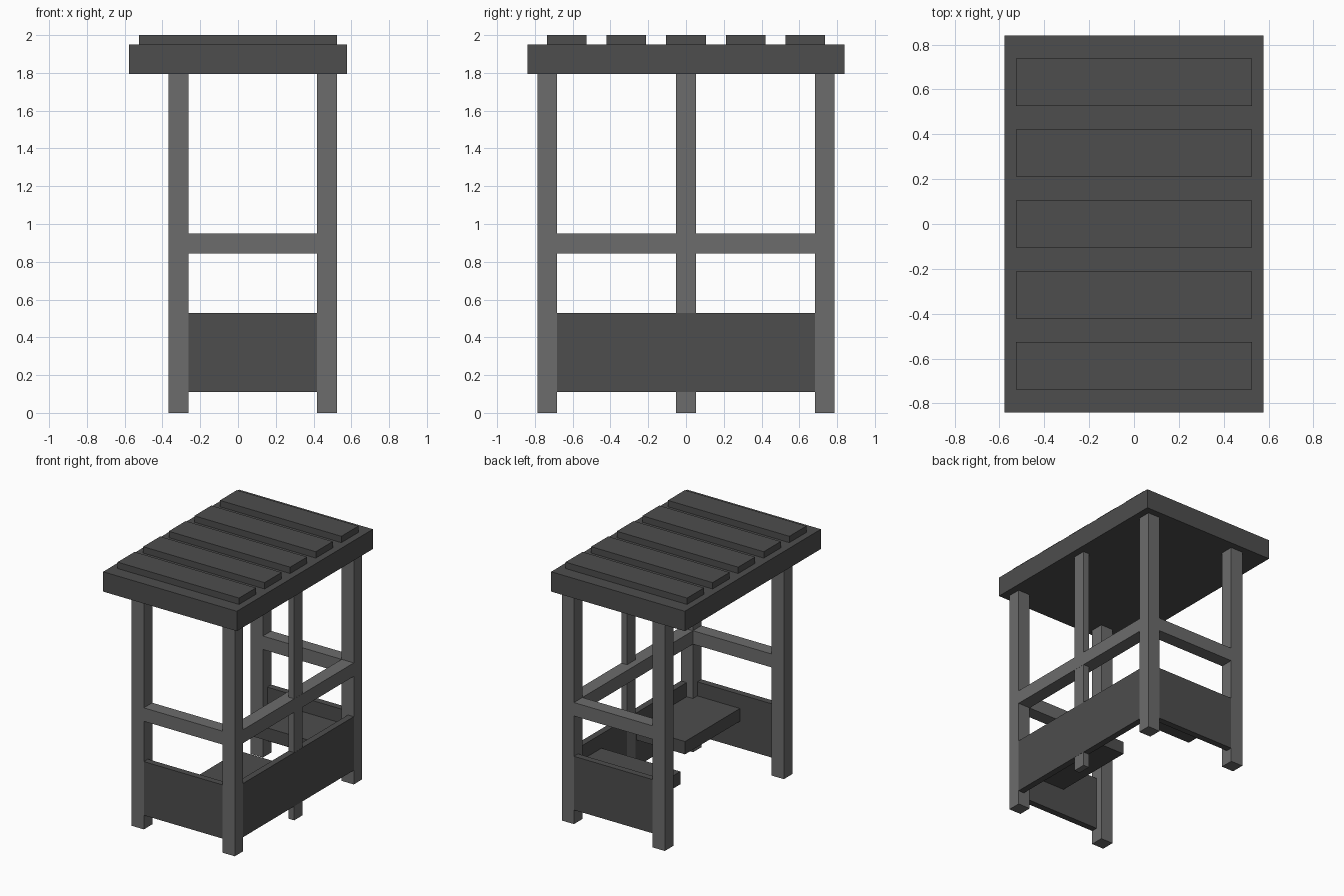
import bpy

cube = bpy.data.objects.get("Cube")
if cube:
    bpy.data.objects.remove(cube, do_unlink=True)


def material(name, value):
    mat = bpy.data.materials.new(name)
    mat.use_nodes = True
    colour = (value, value, value, 1)
    mat.diffuse_color = colour
    mat.node_tree.nodes["Principled BSDF"].inputs["Base Color"].default_value = colour
    return mat


FRAME = material("mid grey", 0.15)
BOARD = material("dark grey", 0.075)


def box(name, x, y, z, mat):
    """Box from (min, max) ranges on each axis."""
    centre = [(a + b) / 2 for a, b in (x, y, z)]
    size = [b - a for a, b in (x, y, z)]
    bpy.ops.mesh.primitive_cube_add(size=1, location=centre)
    ob = bpy.context.object
    ob.name = name
    ob.scale = size
    bpy.ops.object.transform_apply(location=False, rotation=False, scale=True)
    ob.data.materials.append(mat)
    return ob


# Post ranges
LEFT_X, RIGHT_X = (0.418, 0.523), (-0.368, -0.263)
INNER_Y, OUTER_Y = 0.683, 0.787
POST_Z, RAIL_Z, PANEL_Z = (0, 1.795), (0.845, 0.95), (0.11, 0.53)
THIN = 0.05
GAP_X = (RIGHT_X[1], LEFT_X[0])

# Front and back ends: corner posts, rail and low panel
for end, s in (("front", -1), ("back", 1)):
    y = sorted((s * INNER_Y, s * OUTER_Y))
    panel_y = sorted((s * (OUTER_Y - THIN), s * OUTER_Y))
    box(f"{end}_left_post", LEFT_X, y, POST_Z, FRAME)
    box(f"{end}_right_post", RIGHT_X, y, POST_Z, FRAME)
    box(f"{end}_rail", GAP_X, y, RAIL_Z, FRAME)
    box(f"{end}_panel", GAP_X, panel_y, PANEL_Z, BOARD)

# Closed long side: slim middle post, rail and low panel
SIDE_Y = (-INNER_Y, INNER_Y)
box("middle_post", (LEFT_X[1] - THIN, LEFT_X[1] - 0.001), (-0.052, 0.052), POST_Z, FRAME)
box("side_rail", LEFT_X, SIDE_Y, RAIL_Z, FRAME)
box("side_panel", (LEFT_X[1] - THIN, LEFT_X[1]), SIDE_Y, PANEL_Z, BOARD)

# Two bench seats, one along the long side and one along the back
SEAT_Z = (0.32, 0.42)
box("side_bench", (0.05, 0.472), (-0.737, -0.06), SEAT_Z, BOARD)
box("back_bench", (-0.21, 0.472), (0.37, 0.737), SEAT_Z, BOARD)

# Flat roof with five raised slats
box("roof", (-0.578, 0.578), (-0.84, 0.84), (1.795, 1.95), BOARD)
for i in range(5):
    c = (i - 2) * 0.316
    box(f"roof_slat_{i + 1}", (-0.525, 0.525), (c - 0.105, c + 0.105), (1.95, 2.0), BOARD)
